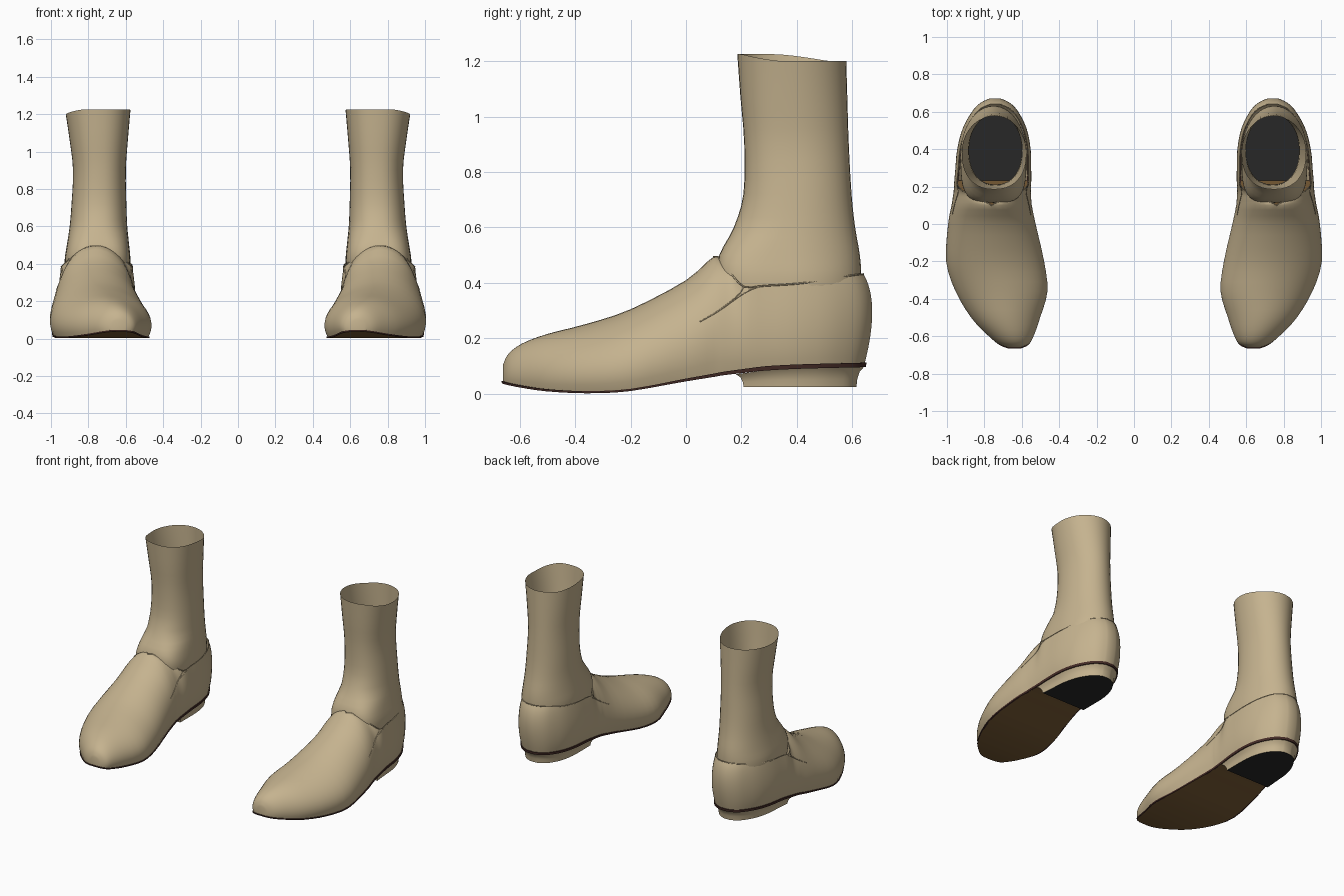
import bpy, bmesh, math
from mathutils import Vector
from mathutils.bvhtree import BVHTree

if "Cube" in bpy.data.objects:
    bpy.data.objects.remove(bpy.data.objects["Cube"], do_unlink=True)


def material(name, colour):
    mat = bpy.data.materials.new(name)
    mat.use_nodes = True
    mat.diffuse_color = (*colour, 1)
    mat.node_tree.nodes["Principled BSDF"].inputs["Base Color"].default_value = (*colour, 1)
    return mat


tan = material("tan leather", (0.56, 0.45, 0.275))
brown = material("brown sole", (0.2, 0.11, 0.037))
maroon = material("maroon welt", (0.06, 0.025, 0.02))
black = material("black rubber", (0.02, 0.02, 0.02))


def clamp(v):
    return max(0.0, min(1.0, v))


def smooth_rows(rows, steps):
    """Resample rows of numbers with a Catmull-Rom spline."""
    result = []
    for i in range(len(rows) - 1):
        a, b = rows[max(i - 1, 0)], rows[i]
        c, d = rows[i + 1], rows[min(i + 2, len(rows) - 1)]
        for s in range(steps):
            t = s / steps
            result.append([q + 0.5 * t * (r - p + t * (2*p - 5*q + 4*r - w + t * (3*(q - r) + w - p)))
                           for p, q, r, w in zip(a, b, c, d)])
    result.append(list(rows[-1]))
    return result


def finish(name, bm, mats, angle=40):
    """Turn a bmesh into a smooth-shaded object mirrored to the other foot."""
    bmesh.ops.remove_doubles(bm, verts=bm.verts, dist=0.0004)
    bmesh.ops.recalc_face_normals(bm, faces=bm.faces)
    mesh = bpy.data.meshes.new(name)
    bm.to_mesh(mesh)
    bm.free()
    add_object(name, mesh, mats, angle)


def add_object(name, mesh, mats, angle):
    obj = bpy.data.objects.new(name, mesh)
    bpy.context.collection.objects.link(obj)
    for mat in mats:
        mesh.materials.append(mat)
    bpy.ops.object.select_all(action="DESELECT")
    obj.select_set(True)
    bpy.context.view_layer.objects.active = obj
    bpy.ops.object.shade_smooth_by_angle(angle=math.radians(angle))
    mirror = obj.modifiers.new("Mirror", "MIRROR")
    mirror.use_mirror_merge = False


def loft(columns, closed=True):
    """Skin a list of equally long point columns."""
    bm = bmesh.new()
    grid = [[bm.verts.new(p) for p in col] for col in columns]
    count = len(grid)
    for i in range(count if closed else count - 1):
        a, b = grid[i], grid[(i + 1) % count]
        for j in range(len(a) - 1):
            bm.faces.new((a[j], b[j], b[j + 1], a[j + 1]))
    return bm, grid


def cord(name, points, radius, cyclic=False):
    """A thin round bead through the points."""
    curve = bpy.data.curves.new(name, "CURVE")
    curve.dimensions = "3D"
    curve.bevel_depth = radius
    curve.bevel_resolution = 1
    spline = curve.splines.new("POLY")
    spline.points.add(len(points) - 1)
    for sp, p in zip(spline.points, points):
        sp.co = (*p, 1)
    spline.use_cyclic_u = cyclic
    temp = bpy.data.objects.new(name + " path", curve)
    mesh = bpy.data.meshes.new_from_object(temp)
    bpy.data.objects.remove(temp)
    add_object(name, mesh, [tan], 80)


# Stations from toe to heel: y, inner x, outer x, sole z, top z, collar opening
stations = smooth_rows([
    (-.66, .605, .675, .046, .105, 0), (-.64, .562, .725, .04, .145, 0),
    (-.59, .535, .785, .03, .182, 0), (-.5, .505, .868, .017, .216, 0),
    (-.36, .467, .95, .01, .252, 0), (-.2, .485, 1, .018, .305, 0),
    (0, .53, .99, .055, .41, 0), (.1, .55, .972, .073, .495, 0),
    (.13, .553, .967, .079, .47, .4), (.165, .555, .962, .084, .43, .68),
    (.21, .555, .957, .09, .387, .93), (.29, .555, .95, .1, .39, .94),
    (.4, .558, .94, .106, .397, .94), (.51, .58, .91, .109, .41, .94),
    (.6, .627, .858, .111, .425, .94), (.64, .67, .815, .112, .43, .94),
    (.66, .715, .77, .113, .432, .94)], 3)


def column(row, side, count=14):
    """One strip of the upper, from the sole edge to the ridge or collar."""
    y, inner, outer, low, high, opening = row
    opening = clamp(opening)
    mid, half = (inner + outer) / 2, side * (outer - inner) / 2
    rear, heel = clamp((y - 0.1) / 0.12), clamp((y - 0.4) / 0.26)
    h = high - low

    def point(width, height, shift):
        return Vector((mid + half * width, y + shift * heel, low + h * height))
    p = (point(0.95, 0, -0.015), point(1.22 - 0.12 * rear, 0.45 - 0.1 * rear, 0.014),
         point(0.66 + 0.34 * rear, 1 - 0.25 * rear, 0.028), point(opening, 1, -0.02))
    pts = []
    for k in range(count + 1):
        t = k / count
        s = 1 - t
        pts.append(p[0]*s**3 + p[1]*3*s*s*t + p[2]*3*s*t*t + p[3]*t**3)
    return pts


inner_side = [column(r, -1) for r in stations]
outer_side = [column(r, 1) for r in stations]
loop = inner_side + outer_side[::-1]

# Shoe upper
upper, _ = loft(loop)
tree = BVHTree.FromBMesh(upper)
finish("shoe_upper", upper, [tan], 60)

# Bead around the collar
first = next(i for i, r in enumerate(stations) if r[0] >= 0.0999)
rim = [c[-1] for c in inner_side[first:]] + [c[-1] for c in outer_side[:first:-1]]
cord("collar_edge", rim, 0.003, True)

# Leaf-shaped side seams laid on the upper
front_seam = [(.207, .385), (.195, .364), (.165, .336), (.11, .295), (.05, .26)]
back_seam = [(.27, .388), (.235, .376), (.19, .35), (.12, .3), (.05, .26)]
for side_name, start, direction in (("inner", 0.2, 1), ("outer", 1.3, -1)):
    for seam_name, path in (("front", front_seam), ("back", back_seam)):
        hits = [tree.ray_cast(Vector((start, y, z)), Vector((direction, 0, 0)))[0]
                for y, z in smooth_rows(path, 4)]
        cord(f"{side_name}_{seam_name}_seam", [h for h in hits if h], 0.002)


def sole_drop(y):
    """Thickness of the sole edge, growing towards the heel."""
    return Vector((0, 0, 0.008 + 0.008 * clamp((y + 0.1) / 0.4)))


# Welt running around the edge of the sole
welt_columns = []
for col in loop:
    base = col[0]
    centre = Vector((0.74, max(-0.4, min(0.4, base.y)), base.z))
    out = (base - centre).normalized()
    drop = sole_drop(base.y)
    welt_columns.append([base, base + out * 0.006, base + out * 0.004 - drop, base - out * 0.006 - drop])
welt, _ = loft(welt_columns)
finish("welt", welt, [maroon])

# Sole plate under the forefoot and arch
sole_columns = [[p[0] - sole_drop(r[0]) for p in (a, b)]
                for a, b, r in zip(inner_side, outer_side, stations) if r[0] < 0.25]
sole, _ = loft(sole_columns, False)
finish("sole", sole, [brown])

# Heel block: flared sides with a dark underside
centre = Vector((0.75, 0.41, 0))
heel_outline = [c[0] for c, r in zip(inner_side, stations) if r[0] > 0.175]
heel_outline += [c[0] for c, r in zip(outer_side, stations) if r[0] > 0.175][::-1]
heel_columns = []
for p in heel_outline:
    levels = []
    for scale, t in ((0.99, 0), (0.92, 0.25), (0.885, 0.6), (0.87, 1)):
        q = centre + (p - centre) * scale
        q.z = (p.z - 0.015) * (1 - t) + 0.025 * t
        levels.append(q)
    heel_columns.append(levels)
heel, grid = loft(heel_columns)
heel.faces.new([c[-1] for c in grid]).material_index = 1
finish("heel", heel, [tan, black], 35)

# Ankle shaft rings: z, front y, back y, inner x, outer x
rings = smooth_rows([
    (.34, .13, .625, .58, .925), (.42, .115, .632, .575, .927), (.5, .12, .627, .582, .915),
    (.6, .172, .61, .592, .9), (.72, .207, .597, .597, .89), (.9, .21, .587, .6, .882),
    (1.06, .196, .582, .588, .9), (1.2, .185, .578, .575, .921)], 3)
sides = 40
shaft_columns = []
for k in range(sides):
    a = 2 * math.pi * k / sides
    c, s = math.cos(a), math.sin(a)
    strip = []
    for z, front, back, inner, outer in rings:
        # The front is squarer low down, where it fills the collar
        power = 2 / (2.3 + 1.4 * clamp((0.6 - z) / 0.15)) if s < 0 else 1
        x = (inner + outer) / 2 + (outer - inner) / 2 * math.copysign(abs(c) ** power, c)
        y = (front + back) / 2 + (back - front) / 2 * math.copysign(abs(s) ** power, s)
        # The top edge rises towards the front and inner side
        lift = 0.025 * clamp(0.3 - s - 0.5 * c) * clamp((z - 0.9) / 0.3)
        strip.append((x, y, z + lift))
    shaft_columns.append(strip)
shaft, _ = loft(shaft_columns)
finish("ankle_shaft", shaft, [tan], 60)
